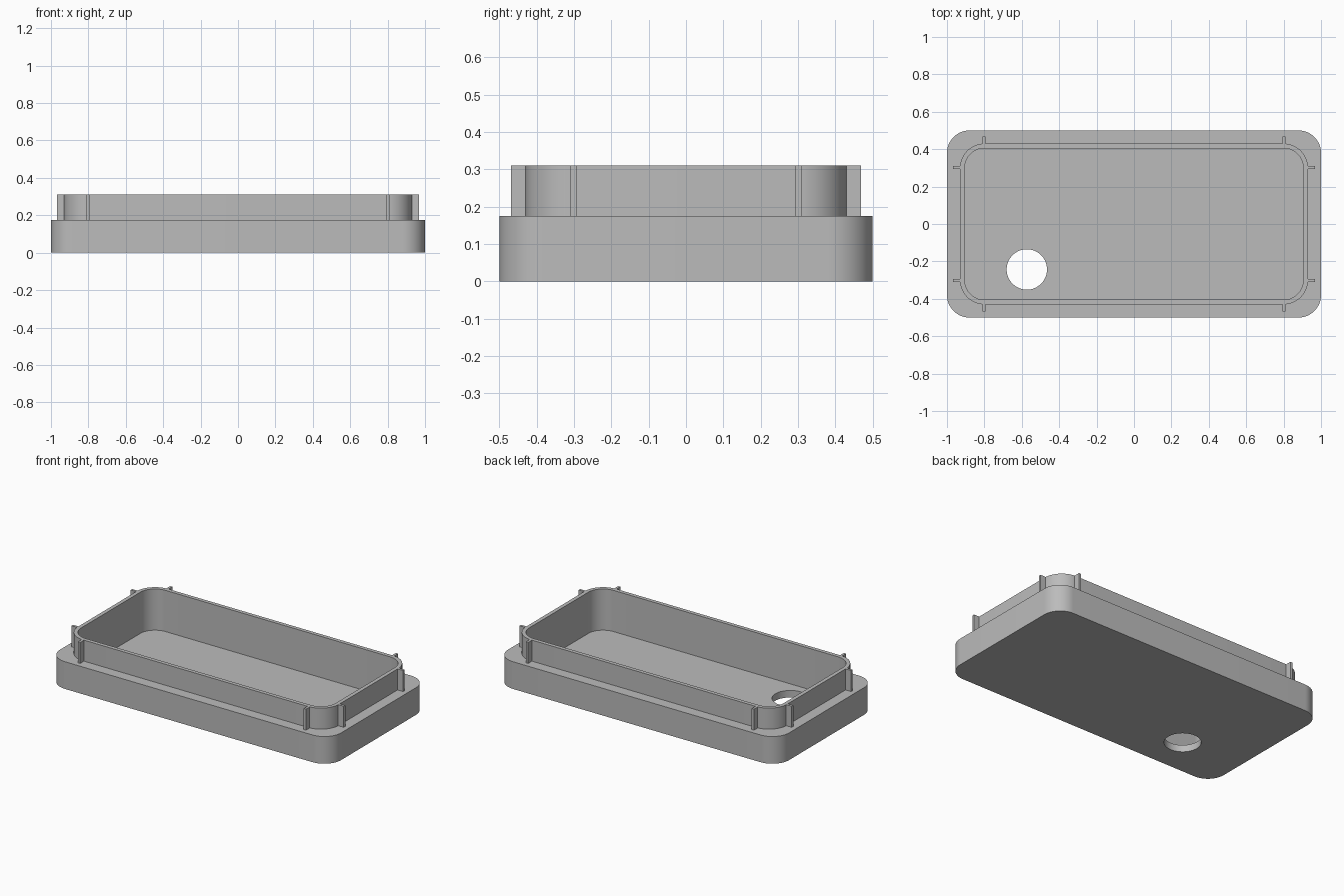
import bpy, bmesh, math

default = bpy.data.objects.get("Cube")
if default:
    bpy.data.objects.remove(default, do_unlink=True)

grey = bpy.data.materials.new("plain grey")
grey.use_nodes = True
colour = (0.5, 0.5, 0.5, 1)
grey.diffuse_color = colour
grey.node_tree.nodes["Principled BSDF"].inputs["Base Color"].default_value = colour

BASE_TOP, RIM_TOP, FLOOR = 0.175, 0.31, 0.045
CORNER_STEPS = 16


def finish(name, bm):
    bmesh.ops.recalc_face_normals(bm, faces=bm.faces)
    mesh = bpy.data.meshes.new(name)
    bm.to_mesh(mesh)
    bm.free()
    mesh.materials.append(grey)
    obj = bpy.data.objects.new(name, mesh)
    bpy.context.collection.objects.link(obj)
    return obj


def rounded_ring(bm, hx, hy, radius, z):
    """Vertices of a rounded rectangle, counter-clockwise."""
    ring = []
    for corner, (sx, sy) in enumerate([(1, 1), (-1, 1), (-1, -1), (1, -1)]):
        for i in range(CORNER_STEPS + 1):
            a = math.pi / 2 * (corner + i / CORNER_STEPS)
            ring.append(bm.verts.new((sx * (hx - radius) + radius * math.cos(a),
                                      sy * (hy - radius) + radius * math.sin(a), z)))
    return ring


# Tray: outer wall, ledge, raised rim and recessed floor
bm = bmesh.new()
outer, rim, inner = (1.0, 0.5, 0.12), (0.93, 0.43, 0.13), (0.905, 0.405, 0.105)
rings = [rounded_ring(bm, *shape, z) for shape, z in
         [(outer, 0), (outer, BASE_TOP), (rim, BASE_TOP),
          (rim, RIM_TOP), (inner, RIM_TOP), (inner, FLOOR)]]
for low, high in zip(rings, rings[1:]):
    for i in range(len(low)):
        j = (i + 1) % len(low)
        bm.faces.new((low[i], low[j], high[j], high[i]))
bm.faces.new(rings[0][::-1])
bm.faces.new(rings[-1])
tray = finish("tray", bm)

# Round hole through the floor
bm = bmesh.new()
bmesh.ops.create_cone(bm, cap_ends=True, segments=64, radius1=0.108, radius2=0.108, depth=0.2)
bmesh.ops.translate(bm, verts=bm.verts, vec=(-0.573, -0.243, 0.05))
cutter = finish("hole_cutter", bm)
cut = tray.modifiers.new("floor hole", 'BOOLEAN')
cut.operation, cut.solver, cut.object = 'DIFFERENCE', 'EXACT', cutter
bpy.context.view_layer.objects.active = tray
tray.select_set(True)
bpy.ops.object.modifier_apply(modifier=cut.name)
bpy.data.objects.remove(cutter, do_unlink=True)
bpy.ops.object.shade_smooth_by_angle(angle=math.radians(30))


# Upright ribs beside each rim corner
def rib(name, x, y, width, depth):
    bm = bmesh.new()
    bmesh.ops.create_cube(bm, size=1)
    bmesh.ops.scale(bm, verts=bm.verts, vec=(width, depth, RIM_TOP - BASE_TOP))
    bmesh.ops.translate(bm, verts=bm.verts, vec=(x, y, (RIM_TOP + BASE_TOP) / 2))
    finish(name, bm)


THICK, REACH = 0.016, 0.045
for sx, side in ((1, "left"), (-1, "right")):
    for sy, end in ((1, "back"), (-1, "front")):
        rib(f"{end}_{side}_long_side_rib", sx * 0.803, sy * 0.446, THICK, REACH)
        rib(f"{end}_{side}_short_side_rib", sx * 0.946, sy * 0.301, REACH, THICK)
